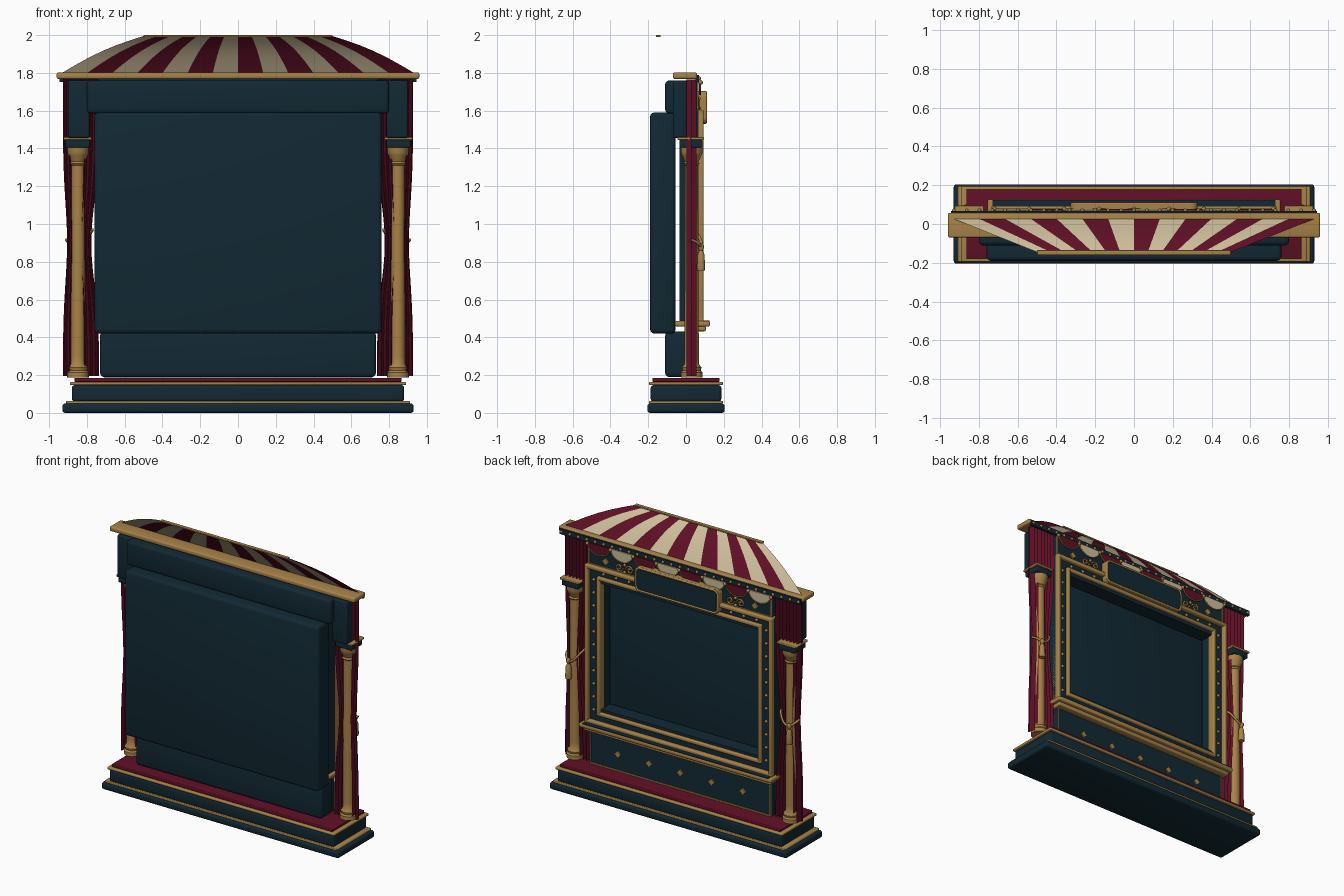
import bpy, bmesh, math

if "Cube" in bpy.data.objects:
    bpy.data.objects.remove(bpy.data.objects["Cube"])

def mat(name, c):
    m = bpy.data.materials.new(name)
    m.diffuse_color = (*c, 1)
    m.use_nodes = True
    m.node_tree.nodes["Principled BSDF"].inputs["Base Color"].default_value = m.diffuse_color
    return m

NAVY = mat("navy", (0.006, 0.022, 0.034))
RED = mat("deep_red", (0.115, 0.005, 0.019))
CREAM = mat("cream", (0.62, 0.52, 0.33))
GOLD = mat("gold", (0.39, 0.225, 0.065))

def finish(name, bm, mats, smooth=True):
    me = bpy.data.meshes.new(name)
    bm.to_mesh(me)
    bm.free()
    for m in mats:
        me.materials.append(m)
    ob = bpy.data.objects.new(name, me)
    bpy.context.collection.objects.link(ob)
    if smooth:
        bpy.ops.object.select_all(action='DESELECT')
        ob.select_set(True)
        bpy.context.view_layer.objects.active = ob
        bpy.ops.object.shade_smooth_by_angle(angle=math.radians(40))
    return ob

def box(name, x0, x1, y0, y1, z0, z1, m, r=0.0):
    bm = bmesh.new()
    bmesh.ops.create_cube(bm, size=1)
    for v in bm.verts:
        v.co = ((x0 + x1) / 2 + v.co.x * (x1 - x0), (y0 + y1) / 2 + v.co.y * (y1 - y0),
                (z0 + z1) / 2 + v.co.z * (z1 - z0))
    if r:
        bmesh.ops.bevel(bm, geom=bm.edges[:], offset=r, segments=3, profile=0.5, affect='EDGES')
    return finish(name, bm, [m])

def plate(name, pts, y0, y1, m):
    # outline in x,z extruded along y
    bm = bmesh.new()
    f = bm.faces.new([bm.verts.new((x, y0, z)) for x, z in pts])
    ext = bmesh.ops.extrude_face_region(bm, geom=[f])
    for v in ext['geom']:
        if isinstance(v, bmesh.types.BMVert):
            v.co.y = y1
    bmesh.ops.recalc_face_normals(bm, faces=bm.faces[:])
    return finish(name, bm, [m])

def lathe(name, prof, x, y, m, n=24):
    bm = bmesh.new()
    rings = [[bm.verts.new((x + r * math.cos(2 * math.pi * i / n), y + r * math.sin(2 * math.pi * i / n), z))
              for i in range(n)] for r, z in prof]
    for a, b in zip(rings, rings[1:]):
        for i in range(n):
            j = (i + 1) % n
            bm.faces.new((a[i], a[j], b[j], b[i]))
    bm.faces.new(rings[0][::-1])
    bm.faces.new(rings[-1])
    return finish(name, bm, [m])

def tube(name, pts, r, m):
    cu = bpy.data.curves.new(name, 'CURVE')
    cu.dimensions = '3D'
    cu.bevel_depth = r
    cu.bevel_resolution = 2
    cu.use_fill_caps = True
    sp = cu.splines.new('POLY')
    sp.points.add(len(pts) - 1)
    for p, c in zip(sp.points, pts):
        p.co = (*c, 1)
    cu.materials.append(m)
    ob = bpy.data.objects.new(name, cu)
    bpy.context.collection.objects.link(ob)

def balls(name, centres, r, m):
    bm = bmesh.new()
    for c in centres:
        g = bmesh.ops.create_uvsphere(bm, u_segments=10, v_segments=6, radius=r)
        bmesh.ops.translate(bm, verts=g['verts'], vec=c)
    finish(name, bm, [m])

def frame(name, x, z0, z1, w, y0, y1, m, r=0.0):
    # rectangular border, outer half width x
    box(name + "_top", -x, x, y0, y1, z1 - w, z1, m, r)
    box(name + "_bottom", -x, x, y0, y1, z0, z0 + w, m, r)
    for s in (-1, 1):
        box(name + "_side", min(s * x, s * (x - w)), max(s * x, s * (x - w)), y0, y1, z0, z1, m, r)

def diamond(name, x, z, s, y):
    plate(name, [(x - s, z), (x, z - s), (x + s, z), (x, z + s)], y, y + 0.009, GOLD)

# stepped base
box("base_plinth", -.93, .93, -.205, .205, 0, .05, NAVY, .015)
box("base_lower_trim", -.91, .91, -.195, .195, .048, .064, GOLD, .005)
box("base_riser", -.88, .88, -.187, .187, .06, .147, NAVY, .015)
box("base_upper_trim", -.89, .89, -.195, .195, .147, .164, GOLD, .006)
box("stage_carpet", -.865, .865, -.178, .178, .164, .186, RED, .005)

# rear housing and stage wall
box("rear_housing", -.76, .76, -.19, -.055, .42, 1.59, NAVY, .022)
box("lower_housing", -.73, .73, -.11, .02, .19, .43, NAVY, .02)
box("upper_housing", -.80, .80, -.11, .02, 1.585, 1.76, NAVY, .02)
box("lower_panel", -.71, .71, 0, .06, .188, .45, NAVY)
box("upper_panel", -.72, .72, 0, .06, 1.58, 1.76, NAVY)
frame("lower_panel_border", .71, .19, .44, .009, .058, .067, GOLD)
frame("upper_panel_border", .72, 1.60, 1.76, .009, .058, .067, GOLD)
for i in range(-2, 3):
    diamond("lower_diamond", i * .245, .31, .025, .06)

# proscenium frame with studs
frame("proscenium", .735, .48, 1.60, .115, -.035, .065, NAVY)
frame("outer_moulding", .735, .48, 1.605, .028, .03, .093, GOLD, .008)
frame("inner_moulding", .645, .55, 1.535, .026, .03, .085, GOLD, .008)
studs = [(s * .676, .067, .58 + .092 * i) for s in (-1, 1) for i in range(11)]
studs += [(-.6 + .1 * i, .067, 1.556) for i in range(13)]
balls("frame_studs", studs, .011, GOLD)

# sill
box("sill_board", -.755, .755, -.058, .127, .458, .486, GOLD, .008)
box("sill_moulding", -.735, .735, 0, .105, .432, .46, GOLD, .008)
box("sill_inlay", -.73, .73, .06, .124, .484, .489, NAVY)

# sign plate
def rounded(w, z0, z1, r):
    out = []
    for cx, cz, a0 in ((w - r, z1 - r, 0), (-w + r, z1 - r, 90), (-w + r, z0 + r, 180), (w - r, z0 + r, 270)):
        for k in range(6):
            a = math.radians(a0 + 18 * k)
            out.append((cx + r * math.cos(a), cz + r * math.sin(a)))
    return out
plate("sign_rim", rounded(.328, 1.53, 1.705, .035), .06, .104, GOLD)
plate("sign_face", rounded(.312, 1.546, 1.689, .025), .10, .107, NAVY)
edge = rounded(.32, 1.538, 1.697, .03)
tube("sign_bead", [(x, .103, z) for x, z in edge + edge[:1]], .008, GOLD)

# scroll ornaments beside the sign
for s in (-1, 1):
    diamond("upper_diamond", s * .585, 1.65, .026, .06)
    for e in (-1, 1):
        pts = []
        for k in range(22):
            a = k * .42
            r = .03 * (1 - k / 26)
            pts.append((s * .435 + e * (.04 + r * math.cos(math.pi + a)), .068, 1.64 - e * r * math.sin(a)))
        tube("scroll", pts, .006, GOLD)
    balls("scroll_bead", [(s * .435, .066, 1.665), (s * .435, .066, 1.615)], .011, GOLD)

# columns, capitals, curtains and tie-backs
def pinch(z):
    return math.exp(-((z - .9) / .3) ** 2)

col = [(.057, .188), (.057, .215), (.048, .225), (.052, .24), (.038, .26), (.038, .30), (.034, 1.28), (.034, 1.31),
       (.043, 1.32), (.036, 1.33), (.052, 1.365), (.057, 1.375), (.057, 1.405)]
tassel = [(.004, .90), (.014, .89), (.016, .875), (.009, .86), (.018, .84), (.022, .77), (.02, .755)][::-1]
for s in (-1, 1):
    def sbox(name, a, b, *rest):
        return box(name, min(s * a, s * b), max(s * a, s * b), *rest)
    lathe("column", col, s * .847, .03, GOLD)
    sbox("capital_block", .785, .915, -.035, .088, 1.405, 1.445, NAVY, .006)
    sbox("capital_trim", .775, .925, -.045, .095, 1.445, 1.46, GOLD, .005)
    sbox("upper_pier", .785, .9, -.07, .005, 1.455, 1.76, NAVY, .012)
    # pleated curtain, gathered at the tie-back
    bm = bmesh.new()
    nu, nz = 56, 28
    grid = []
    for j in range(nz + 1):
        z = .195 + (1.765 - .195) * j / nz
        xi, xo = .735 + .042 * pinch(z), .927 - .022 * pinch(z)
        grid.append([bm.verts.new((s * (xi + (xo - xi) * i / nu), .029 + .027 * math.sin(2 * math.pi * 7 * i / nu), z))
                     for i in range(nu + 1)])
    for j in range(nz):
        for i in range(nu):
            q = (grid[j][i], grid[j][i + 1], grid[j + 1][i + 1], grid[j + 1][i])
            bm.faces.new(q if s < 0 else q[::-1])
    finish("curtain", bm, [RED])
    cord = []
    for k in range(13):
        t = k / 12
        cord.append((s * (.77 + .14 * t), .03 + .055 * math.sin(math.pi * t) ** .5, .97 - .09 * math.sin(math.pi * t * .8)))
    tube("tie_cord", cord, .008, GOLD)
    lathe("tassel", tassel, s * .865, .08, GOLD, 14)

# cornice with bulb strip
box("cornice", -.96, .96, -.07, .058, 1.768, 1.802, GOLD, .01)
box("bulb_strip", -.945, .945, .05, .068, 1.752, 1.79, NAVY)
balls("bulbs", [(-.93 + .0664 * i, .07, 1.771) for i in range(29)], .010, GOLD)

# swagged valance in alternating colours
for i in range(8):
    cx = -.63 + .18 * i
    arc = [(cx + .088 * math.cos(math.pi + math.pi * k / 14), 1.757 + .072 * math.sin(math.pi + math.pi * k / 14))
           for k in range(15)]
    plate("swag", arc, .069, .077, RED if i % 2 else CREAM)
    tube("swag_trim", [(x, .076, z) for x, z in arc], .004, GOLD)
balls("swag_rosettes", [(-.72 + .18 * i, .078, 1.75) for i in range(9)], .012, GOLD)

# striped canopy sheet
bm = bmesh.new()
rows = []
for j in range(7):
    t = j / 6
    half = .94 - .44 * t
    rows.append([bm.verts.new((half * (i / 7 - 1), .03 - .175 * t, 1.795 + .2 * (t + .1 * math.sin(math.pi * t))))
                 for i in range(15)])
for a, b in zip(rows, rows[1:]):
    for i in range(14):
        f = bm.faces.new((a[i + 1], a[i], b[i], b[i + 1]))
        f.material_index = 1 if i % 2 else 0
finish("canopy", bm, [CREAM, RED])
box("canopy_ridge", -.5, .5, -.16, -.135, 1.99, 2.0, GOLD, .003)
